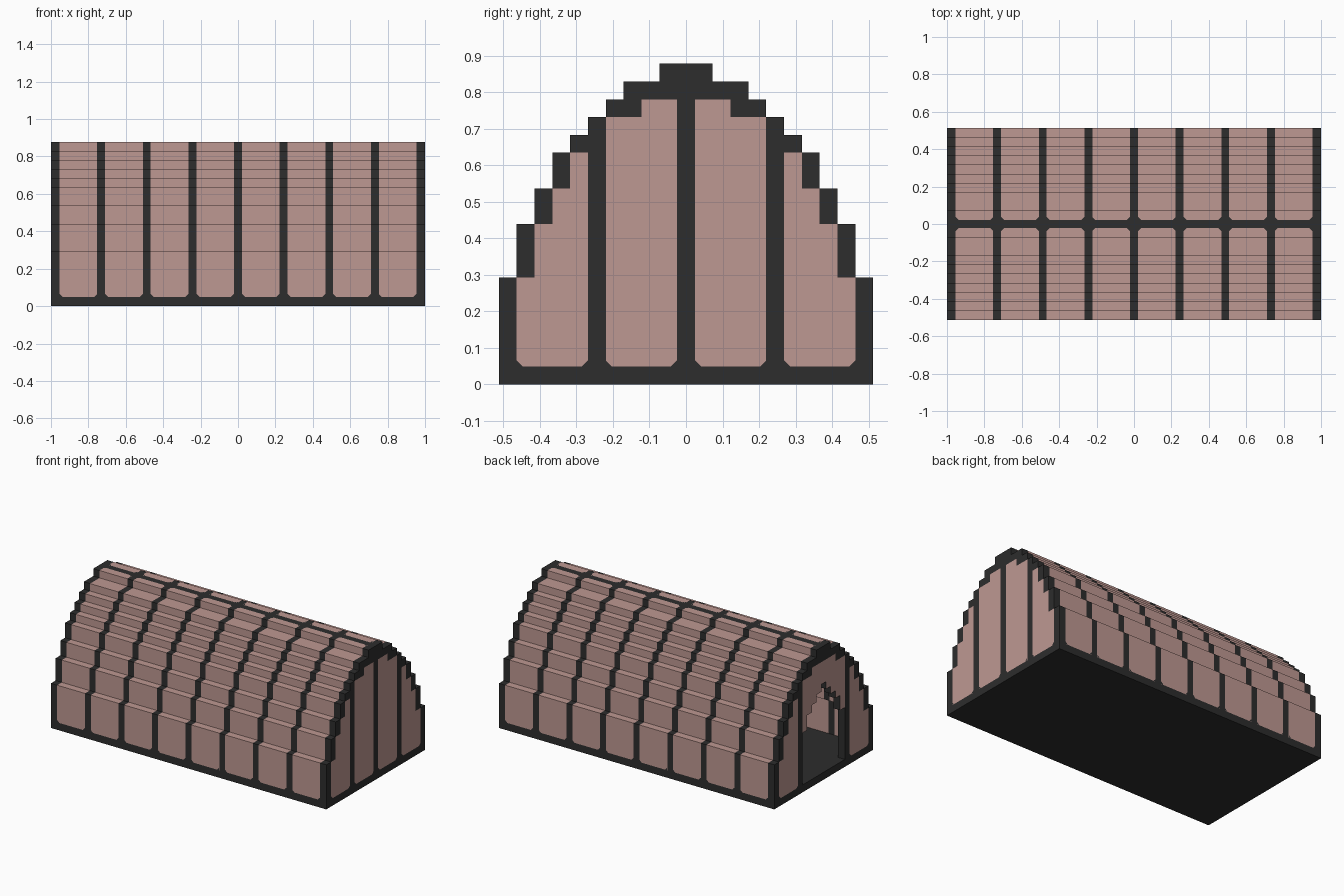
import bpy
import bmesh
from mathutils import Vector

cube = bpy.data.objects.get("Cube")
if cube:
    bpy.data.objects.remove(cube)

BAYS = 8
BAY = 5
LENGTH = BAYS * BAY + 1      # hut length in blocks
V = 2 / LENGTH               # size of one block
HALF = 10.5                  # half width in blocks


def make_material(name, rgb):
    mat = bpy.data.materials.new(name)
    mat.use_nodes = True
    mat.diffuse_color = (*rgb, 1)
    mat.node_tree.nodes["Principled BSDF"].inputs["Base Color"].default_value = (*rgb, 1)
    return mat


PINK = make_material("dusty pink", (0.515, 0.314, 0.287))
DARK = make_material("charcoal", (0.026, 0.026, 0.026))


def to_world(x, y, z):
    return Vector((x - LENGTH / 2, y, z)) * V


def finish(bm, name, mats):
    mesh = bpy.data.meshes.new(name)
    bm.to_mesh(mesh)
    bm.free()
    for mat in mats:
        mesh.materials.append(mat)
    obj = bpy.data.objects.new(name, mesh)
    bpy.context.collection.objects.link(obj)
    return obj


def boxes(name, cells, *mats):
    """Boxes given as (x0, x1, y0, y1, z0, z1) in blocks; a second material colours the edges."""
    bm = bmesh.new()
    for x0, x1, y0, y1, z0, z1 in cells:
        lo, hi = to_world(x0, y0, z0), to_world(x1, y1, z1)
        verts = bmesh.ops.create_cube(bm, size=1)["verts"]
        bmesh.ops.scale(bm, vec=hi - lo, verts=verts)
        bmesh.ops.translate(bm, vec=(lo + hi) / 2, verts=verts)
    bm.normal_update()
    if len(mats) > 1:
        for face in bm.faces:
            face.material_index = int(abs(face.normal.x) < 0.5)
    return finish(bm, name, mats)


def both_sides(cells):
    return cells + [(a, b, -d, -c, e, f) for a, b, c, d, e, f in cells]


# stepped arch: (inner y, outer y, underside, top) of each shell column
R = 0.43
arch = [(R, 1.5, 16, 18), (1.5, 2.5, 16, 17), (2.5, 3.5, 15, 17), (3.5, 4.5, 15, 16),
        (4.5, 5.5, 14, 15), (5.5, 6.5, 13, 14), (6.5, 7.5, 11, 13),
        (7.5, 8.5, 9, 11), (8.5, 9.5, 6, 9), (9.5, HALF, 1, 6)]

# floor slab and ridge beam
boxes("base_slab", [(0, LENGTH, -HALF, HALF, 0, 1)], DARK)
boxes("ridge_beam", [(0, LENGTH, -R, R, 16, 18)], DARK)

# dark ribs with pink bays between them
G = 0.07
ribs, bays = [], []
for i in range(BAYS + 1):
    x0 = max(0, i * BAY + G)
    x1 = min(LENGTH, i * BAY + 1 - G)
    if i == 0:
        x0 = 0
    if i == BAYS:
        x1 = LENGTH
    ribs += [(x0, x1, *col) for col in arch]
    if i < BAYS:
        bays += [(x1, (i + 1) * BAY + G, *col) for col in arch]
boxes("arch_ribs", both_sides(ribs), DARK)
boxes("roof_panels", both_sides(bays), PINK)

# end walls: outer panels and posts on both ends
ends = [(0, 1), (LENGTH - 1, LENGTH)]
side_cells = [(*e, y0, y1, 1, low) for e in ends for y0, y1, low, top in arch if 5 < y0 < 9]
boxes("end_side_panels", both_sides(side_cells), PINK)
boxes("end_posts", both_sides([(*e, 4.5, 5.5, 1, 14) for e in ends]), DARK)

# closed end: middle post and panels
closed = ends[1]
boxes("closed_end_post", [(*closed, -0.5, 0.5, 1, 16)], DARK)
middle = [(0.5, 1.5, 16), (1.5, 2.5, 16), (2.5, 3.5, 15), (3.5, 4.5, 15)]
boxes("closed_end_panels", both_sides([(*closed, a, b, 1, t) for a, b, t in middle]), PINK)

# open end: panel above a stepped doorway with dark jambs
door_tops = [12, 11, 10, 8]
lintel = [(*ends[0], a, b, d, t) for (a, b, t), d in zip(middle, door_tops)]
boxes("door_lintel", both_sides(lintel) + [(*ends[0], -0.5, 0.5, 13, 16)], PINK, DARK)

# small dark corner pieces that round off the panels
bm = bmesh.new()
OFF = 0.03


def gusset(corner, u, w):
    c = Vector(corner)
    pts = [c, c + Vector(u), c + Vector(w)]
    bm.faces.new([bm.verts.new(to_world(*p)) for p in pts])


S = 0.35
for i in range(BAYS):
    for x, d in ((i * BAY + 1 - G, S), ((i + 1) * BAY + G, -S)):
        for s in (-1, 1):
            gusset((x, s * (HALF + OFF), 1), (d, 0, 0), (0, 0, S))
            gusset((x, s * R, 18 + OFF), (d, 0, 0), (0, s * S, 0))
for s in (-1, 1):
    for y, d in ((0.5, S), (4.5, -S), (5.5, S), (9.5, -S)):
        gusset((LENGTH + OFF, s * y, 1), (0, s * d, 0), (0, 0, S))
        if y > 5:
            gusset((-OFF, s * y, 1), (0, s * d, 0), (0, 0, S))
finish(bm, "panel_corners", [DARK])
